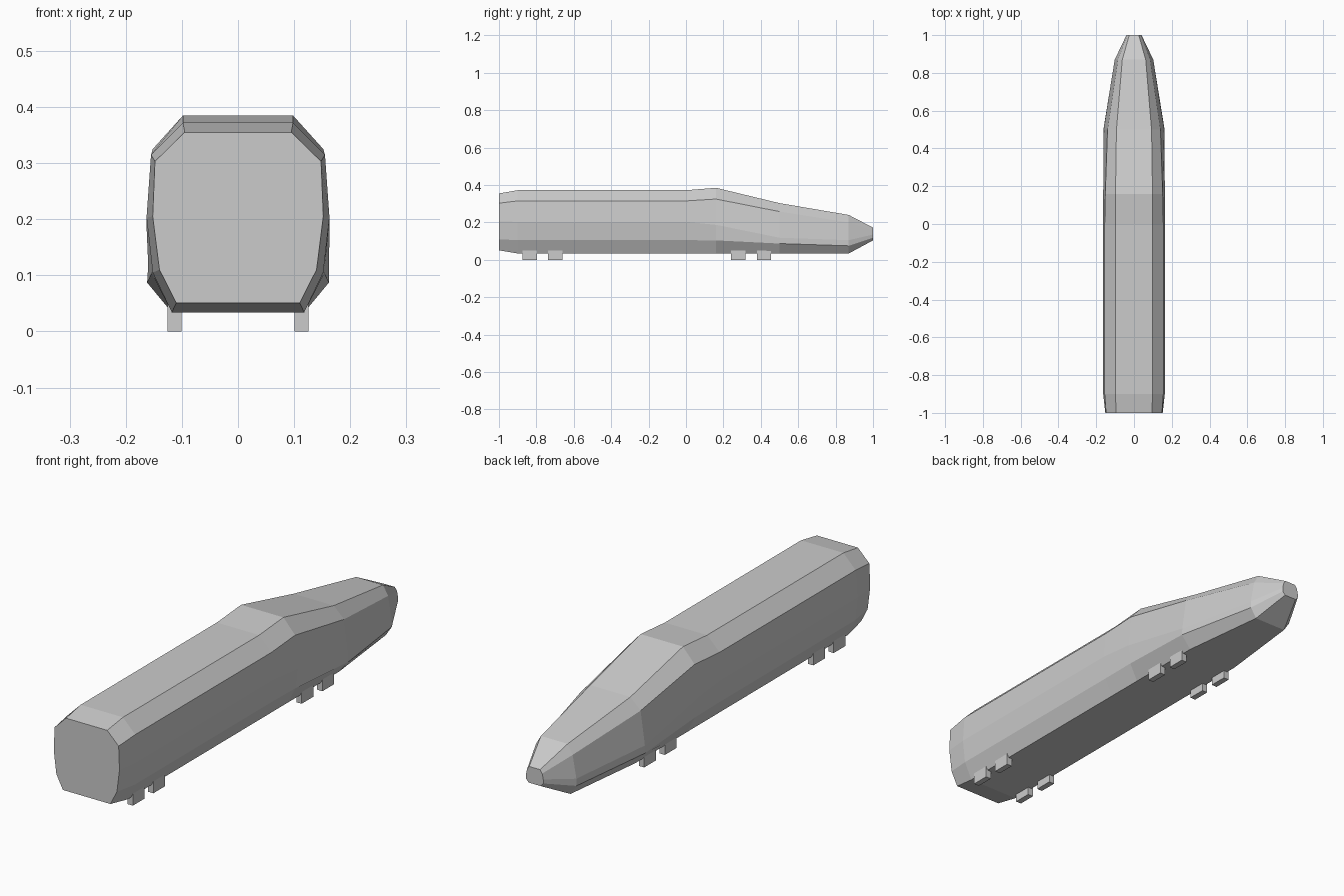
import bpy, bmesh

if "Cube" in bpy.data.objects:
    bpy.data.objects.remove(bpy.data.objects["Cube"])

grey = bpy.data.materials.new("light grey")
grey.diffuse_color = (0.6, 0.6, 0.6, 1)
grey.use_nodes = True
grey.node_tree.nodes["Principled BSDF"].inputs["Base Color"].default_value = grey.diffuse_color


def finish(name, bm):
    bmesh.ops.recalc_face_normals(bm, faces=bm.faces)
    mesh = bpy.data.meshes.new(name)
    bm.to_mesh(mesh)
    bm.free()
    mesh.materials.append(grey)
    obj = bpy.data.objects.new(name, mesh)
    bpy.context.collection.objects.link(obj)
    return obj


# Body: ten-sided sections along y; right half listed from roof edge to floor edge
straight = [(.098, .372), (.155, .315), (.163, .203), (.152, .105), (.118, .034)]
sections = [
    (-1.0, [(.095, .355), (.148, .303), (.152, .205), (.140, .110), (.110, .051)]),
    (-0.9, straight),
    (0.0, straight),
    (0.16, [(.098, .385), (.152, .325), (.163, .187), (.154, .104), (.118, .034)]),
    (0.5, [(.093, .303), (.140, .258), (.160, .118), (.162, .087), (.118, .034)]),
    (0.87, [(.062, .240), (.085, .200), (.102, .105), (.102, .075), (.075, .034)]),
    (1.0, [(.025, .172), (.035, .158), (.040, .135), (.040, .118), (.028, .104)]),
]
bm = bmesh.new()
rings = []
for y, half in sections:
    outline = half + [(-x, z) for x, z in reversed(half)]
    rings.append([bm.verts.new((x, y, z)) for x, z in outline])
for a, b in zip(rings, rings[1:]):
    for i in range(len(a)):
        j = (i + 1) % len(a)
        bm.faces.new((a[i], a[j], b[j], b[i]))
bm.faces.new(rings[0])
bm.faces.new(rings[-1])
finish("train_body", bm)

# Wheels: small blocks in pairs under both ends
for n, y in enumerate((-0.835, -0.70, 0.28, 0.417)):
    for side, sign in (("left", -1), ("right", 1)):
        bm = bmesh.new()
        bmesh.ops.create_cube(bm, size=1)
        for v in bm.verts:
            v.co = (v.co.x * .025 + sign * .113, v.co.y * .077 + y, v.co.z * .05 + .025)
        finish(f"wheel_{side}_{n + 1}", bm)
